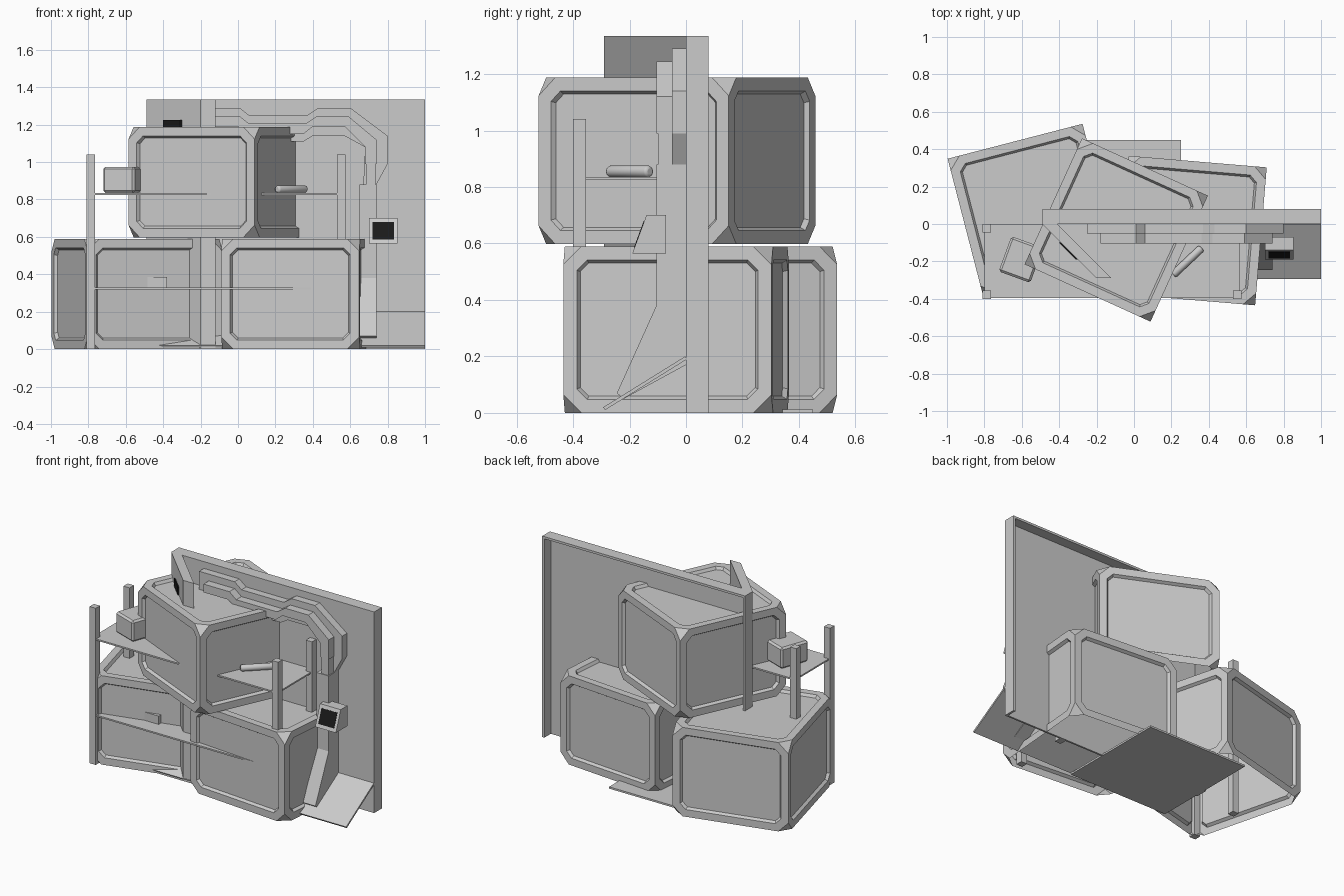
import bpy, bmesh
from math import radians, atan2
from mathutils import Matrix, Vector

if "Cube" in bpy.data.objects:
    bpy.data.objects.remove(bpy.data.objects["Cube"])

black = bpy.data.materials.new("black_glass")
black.diffuse_color = (0.01, 0.01, 0.01, 1)
black.use_nodes = True
black.node_tree.nodes["Principled BSDF"].inputs["Base Color"].default_value = black.diffuse_color


def finish(name, bm, mat=None):
    bmesh.ops.recalc_face_normals(bm, faces=bm.faces[:])
    me = bpy.data.meshes.new(name)
    bm.to_mesh(me)
    bm.free()
    ob = bpy.data.objects.new(name, me)
    bpy.context.collection.objects.link(ob)
    if mat:
        me.materials.append(mat)
    return ob


def prism(name, pts, axis, a, b, mat=None):
    """Extrude a 2D outline along an axis from a to b."""
    def place(p, t):
        return {'x': (t, p[0], p[1]), 'y': (p[0], t, p[1]), 'z': (p[0], p[1], t)}[axis]
    bm = bmesh.new()
    f = bm.faces.new([bm.verts.new(place(p, a)) for p in pts])
    ext = bmesh.ops.extrude_face_region(bm, geom=[f])
    move = Vector(place((0, 0), b - a))
    bmesh.ops.translate(bm, vec=move, verts=[v for v in ext['geom'] if isinstance(v, bmesh.types.BMVert)])
    if f.is_valid and len(f.link_loops if hasattr(f, 'link_loops') else f.loops) and not any(
            len(e.link_faces) == 2 for e in f.edges):
        bm.faces.remove(f)
    return finish(name, bm, mat)


def box(name, x, y, z, mat=None):
    return prism(name, [(x[0], y[0]), (x[1], y[0]), (x[1], y[1]), (x[0], y[1])], 'z', z[0], z[1], mat)


def crate(name, cx, cy, z, angle, sx, sy, h=0.59):
    """Open-bottomed crate with cut corners and recessed panels."""
    bm = bmesh.new()
    bmesh.ops.create_cube(bm, size=1)
    bmesh.ops.scale(bm, vec=(sx, sy, h), verts=bm.verts[:])
    bmesh.ops.bevel(bm, geom=bm.verts[:], offset=0.065, segments=1, affect='VERTICES', profile=0.5)
    bm.normal_update()
    panels = [f for f in bm.faces if max(abs(c) for c in f.normal) > 0.99 and f.normal.z > -0.9]
    floor = [f for f in bm.faces if f.normal.z < -0.99]
    bmesh.ops.inset_individual(bm, faces=panels, thickness=0.052, depth=0)
    bmesh.ops.inset_individual(bm, faces=panels, thickness=0.012, depth=-0.018)
    bmesh.ops.delete(bm, geom=floor, context='FACES')
    ob = finish(name, bm)
    ob.location = (cx, cy, z + h / 2)
    ob.rotation_euler.z = radians(angle)


# Three stacked crates
crate("crate_left", -0.54, 0.072, 0, 14.5, 0.745, 0.765)
crate("crate_right", 0.31, -0.035, 0, -4.8, 0.74, 0.74)
crate("crate_top", -0.095, -0.032, 0.598, -24.5, 0.74, 0.74)

# Wall: front sheet with flanges, open at the back
box("wall_sheet", (-0.49, 1), (0, 0.012), (0, 1.335))
box("wall_flange_left", (-0.49, -0.475), (0, 0.08), (0, 1.335))
box("wall_flange_right", (0.985, 1), (0, 0.08), (0, 1.335))
box("wall_flange_top", (-0.49, 1), (0, 0.08), (1.32, 1.335))

# Angled wing at the wall's left end, with a dark display
prism("wall_wing", [(-0.49, 0), (-0.2, -0.29), (-0.12, -0.29), (-0.41, 0)], 'z', 0.005, 1.335)
prism("wing_display", [(-0.40, -0.10), (-0.31, -0.19), (-0.28, -0.19), (-0.37, -0.10)], 'z', 1.1, 1.225, black)

# Sloping ramp along the wall's foot and flat floor plate
bm = bmesh.new()
top = [(1, 0, 0.195), (1, -0.29, 0.015), (-0.48, -0.29, 0.015), (-0.2, 0, 0.195)]
bm.faces.new([bm.verts.new(p) for p in top])
ramp = finish("wall_ramp", bm)
sol = ramp.modifiers.new("thickness", 'SOLIDIFY')
sol.thickness = 0.012
sol.offset = 0
box("floor_plate", (-0.48, 0.25), (-0.285, 0.45), (0, 0.012))

# Stepped conduit along the wall
prism("conduit_back", [(-0.25, 1.29), (0.01, 1.29), (0.06, 1.25), (0.37, 1.25), (0.43, 1.29), (0.6, 1.29),
      (0.80, 1.14), (0.80, 0.99), (0.74, 0.88), (0.67, 0.88), (0.68, 1.08), (0.57, 1.14), (0.40, 1.14),
      (0.35, 1.11), (0.06, 1.11), (0, 1.15), (-0.25, 1.15)], 'y', 0, -0.05)
prism("conduit_front", [(-0.18, 1.245), (0.01, 1.245), (0.06, 1.205), (0.36, 1.205), (0.42, 1.245), (0.59, 1.245),
      (0.74, 1.12), (0.74, 0.99), (0.68, 0.99), (0.68, 1.08), (0.57, 1.19), (0.40, 1.19), (0.35, 1.15),
      (0.06, 1.15), (0, 1.19), (-0.18, 1.19)], 'y', -0.05, -0.105)
prism("conduit_drop", [(0, 0.88), (-0.105, 0.88), (-0.105, 0.38), (-0.245, 0.07), (-0.22, 0.05), (0, 0.17)],
      'x', 0.65, 0.74)
box("conduit_clip", (0.685, 0.735), (-0.10, 0), (0.88, 0.99))

# Tilted control screen
prism("screen_housing", [(-0.19, 0.565), (-0.14, 0.70), (-0.07, 0.70), (-0.07, 0.565)], 'x', 0.70, 0.852)
prism("screen_glass", [(-0.184, 0.587), (-0.15, 0.679), (-0.147, 0.678), (-0.18, 0.585)], 'x', 0.718, 0.834, black)

# Shelf rack: four posts and two shelves
for side, x in (("left", -0.81), ("right", 0.53)):
    for end, y in (("front", -0.40), ("back", -0.045)):
        box(f"rack_post_{side}_{end}", (x, x + 0.045), (y, y + 0.045), (0, 1.04))
for level, z in (("lower", 0.32), ("upper", 0.825)):
    box(f"shelf_{level}", (-0.80, 0.565), (-0.395, 0), (z, z + 0.01))

# Things on the shelves
parcel = box("shelf_parcel", (-0.09, 0.09), (-0.10, 0.10), (0.835, 0.975))
parcel.location = (-0.605, -0.19, 0)
parcel.rotation_euler.z = radians(-20)
bev = parcel.modifiers.new("edges", 'BEVEL')
bev.width = 0.012
bev.segments = 1
box("shelf_small_box", (-0.58, -0.38), (-0.29, -0.21), (0.33, 0.385))

bm = bmesh.new()
bmesh.ops.create_cone(bm, cap_ends=True, segments=20, radius1=0.021, radius2=0.021, depth=0.21)
rims = [e for e in bm.edges if abs(e.verts[0].co.z - e.verts[1].co.z) < 1e-5]
bmesh.ops.bevel(bm, geom=rims, offset=0.01, segments=2, affect='EDGES', profile=0.5)
for f in bm.faces:
    f.smooth = abs(f.normal.z) < 0.99
roll = finish("shelf_canister", bm)
roll.location = (0.285, -0.2, 0.855)
roll.rotation_euler = (0, radians(90), atan2(0.16, 0.17))
